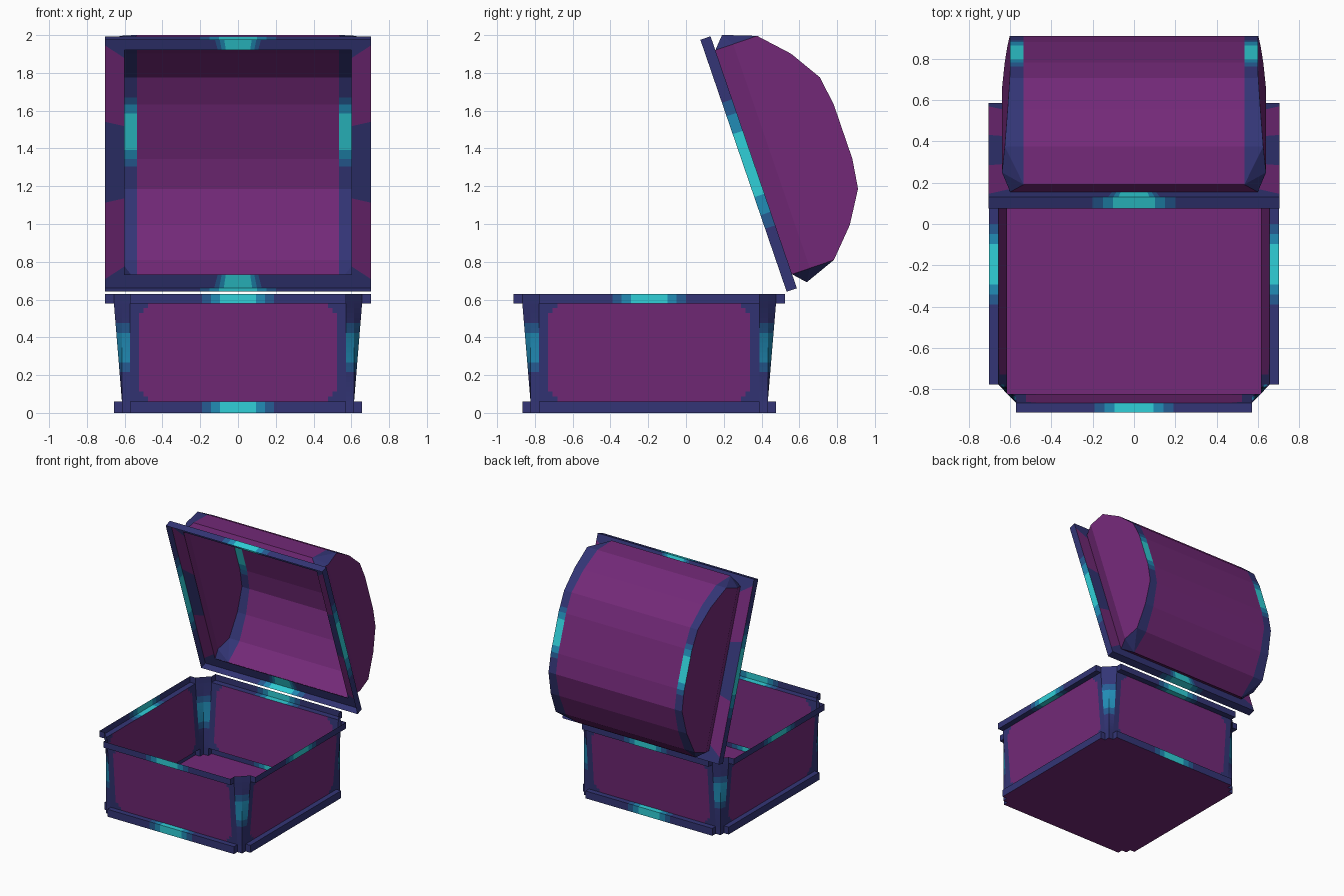
import bpy, bmesh, math
from mathutils import Vector, Matrix

if "Cube" in bpy.data.objects:
    bpy.data.objects.remove(bpy.data.objects["Cube"])


def lin(c):
    c /= 255
    return c / 12.92 if c <= 0.04045 else ((c + 0.055) / 1.055) ** 2.4


PURPLE, NAVY, BLUE, TEAL, CYAN = range(5)
mats = []
for name, rgb in (("purple panel", (115, 41, 120)), ("navy trim", (51, 53, 118)),
                  ("blue glow", (38, 92, 148)), ("teal glow", (33, 140, 182)),
                  ("cyan glow", (48, 208, 216))):
    m = bpy.data.materials.new(name)
    m.diffuse_color = (*[lin(c) for c in rgb], 1)
    m.use_nodes = True
    m.node_tree.nodes["Principled BSDF"].inputs["Base Color"].default_value = m.diffuse_color
    mats.append(m)


def glow(a):
    a = abs(a)
    return CYAN if a < 0.1 else TEAL if a < 0.15 else BLUE if a < 0.19 else NAVY


class Part:
    """Sheet mesh assembled from subdivided quads coloured by a rule."""

    def __init__(self, name, centre):
        self.name, self.centre, self.bm = name, Vector(centre), bmesh.new()

    def face(self, pts, col):
        f = self.bm.faces.new([self.bm.verts.new(p) for p in pts])
        f.normal_update()
        c = f.calc_center_median()
        f.material_index = col(c) if callable(col) else col
        if f.normal.dot(c - self.centre) < 0:
            f.normal_flip()

    def patch(self, a, b, c, d, col, nu=1, nv=1):
        a, b, c, d = map(Vector, (a, b, c, d))

        def p(i, j):
            return a.lerp(b, i / nu).lerp(d.lerp(c, i / nu), j / nv)
        for i in range(nu):
            for j in range(nv):
                self.face([p(i, j), p(i + 1, j), p(i + 1, j + 1), p(i, j + 1)], col)

    def finish(self, matrix):
        bmesh.ops.remove_doubles(self.bm, verts=self.bm.verts, dist=0.0005)
        me = bpy.data.meshes.new(self.name)
        self.bm.to_mesh(me)
        for m in mats:
            me.materials.append(m)
        me.transform(matrix)
        bpy.context.collection.objects.link(bpy.data.objects.new(self.name, me))


# ---- chest base: four equal sides around its own centre
base = Part("chest_base", (0, 0, 0.3))
E, LO, HI, BOT, TOP = 0.578, 0.622, 0.665, 0.665, 0.712

for k in range(4):
    rot = Matrix.Rotation(k * math.pi / 2, 3, 'Z')
    inv = rot.transposed()

    def P(x, out, z):
        return rot @ Vector((x, -out, z))

    def along(c):
        return (inv @ c).x

    def wall_col(c):
        r = (abs(along(c)) / 0.53) ** 6 + (abs(c.z - 0.32) / 0.29) ** 6
        return PURPLE if r < 1 else NAVY

    def rim_col(c):
        return glow(along(c))

    def foot_col(c):
        return glow(along(c)) if k % 2 == 0 else NAVY

    def post_col(c):
        d = abs(c.z - 0.345)
        return TEAL if d < 0.085 else BLUE if d < 0.125 else NAVY

    def strip(o1, z1, o2, z2, col, nu, nv=1):
        base.patch(P(-E, o1, z1), P(E, o1, z1), P(E, o2, z2), P(-E, o2, z2), col, nu, nv)

    # foot bar, sloping wall, rim ledge and rim lip
    strip(BOT, 0, BOT, 0.06, foot_col, 48)
    strip(BOT, 0.06, LO, 0.06, foot_col, 48)
    strip(LO, 0.06, HI, 0.58, wall_col, 48, 20)
    strip(HI, 0.58, TOP, 0.58, rim_col, 48)
    strip(TOP, 0.58, TOP, 0.63, rim_col, 48)
    strip(LO, 0, BOT, 0, PURPLE, 1)
    for s in (-1, 1):
        base.patch(P(s * E, LO, 0), P(s * E, BOT, 0), P(s * E, BOT, .06), P(s * E, LO, .06), NAVY)
        base.patch(P(s * E, HI, .58), P(s * E, TOP, .58), P(s * E, TOP, .63), P(s * E, HI, .63), NAVY)
    # corner post: square at the foot, chamfered at the top
    for z1, z2, o1, o2, n in ((0, 0.06, LO, LO, 1), (0.06, 0.58, LO, HI, 20), (0.58, 0.63, HI, HI, 1)):
        base.patch(P(E, o1, z1), P(LO, LO, z1), P(LO, LO, z2), P(E, o2, z2), post_col, 1, n)
        base.patch(P(LO, LO, z1), P(o1, E, z1), P(o2, E, z2), P(LO, LO, z2), post_col, 1, n)
# floor
base.patch((-LO, -LO, 0), (LO, -LO, 0), (LO, LO, 0), (-LO, LO, 0), PURPLE)
base.finish(Matrix.Translation((0, -0.195, 0)) @ Matrix.Diagonal((0.988, 1.01, 1, 1)))

# ---- lid, built lying flat: x across, y from hinge to front, z outwards
lid = Part("chest_lid", (0, 0, 0))
R, IX, IY, V0 = 0.705, 0.60, 0.627, 0.057
half = [(0.692, 0.117), (0.627, 0.291), (0.48, 0.43), (0.312, 0.534), (0.153, 0.557)]
arc = half + [(-u, v) for u, v in reversed(half)]
SX, RX, RV = 0.535, 0.64, 0.157


def end_x(v):
    return RX - 0.04 * (v - RV) / 0.4


def side_flange(c):
    return PURPLE if 0.22 < abs(c.y) < 0.62 else NAVY


for s in (-1, 1):
    # rim lip and flange, front/back then left/right
    lid.patch((-R, s * R, 0), (R, s * R, 0), (R, s * R, V0), (-R, s * R, V0), lambda c: glow(c.x), 56)
    lid.patch((-R, s * R, V0), (R, s * R, V0), (IX, s * IY, V0), (-IX, s * IY, V0),
              lambda c: glow(c.x * 1.5), 56)
    lid.patch((s * R, -R, 0), (s * R, R, 0), (s * R, R, V0), (s * R, -R, V0),
              lambda c: glow(c.y * 0.55), 56)
    lid.patch((s * R, -R, V0), (s * R, R, V0), (s * IX, IY, V0), (s * IX, -IY, V0), side_flange, 56)
    # flared strip above the flange
    lid.patch((-IX, s * IY, V0), (IX, s * IY, V0), (SX, s * 0.692, 0.117), (-SX, s * 0.692, 0.117), PURPLE)
    # end panel: flare up to a ridge, then lean back in to the arch
    lid.patch((s * IX, -IY, V0), (s * IX, IY, V0), (s * RX, IY, RV), (s * RX, -IY, RV), PURPLE)
    lid.face([(s * RX, -IY, RV), (s * RX, IY, RV)] + [(s * end_x(v), u, v) for u, v in arc[1:-1]], PURPLE)
    # faceted corners and the trim band along the arch edge
    for t in (-1, 1):
        c, p1, p3 = (s * IX, t * IY, V0), (s * SX, t * 0.692, 0.117), (s * RX, t * IY, RV)
        a_in, a_out = (s * SX, t * IY, 0.291), (s * end_x(0.291), t * IY, 0.291)
        for tri in ((c, p1, p3), (p1, a_out, p3), (p1, a_in, a_out)):
            lid.face(tri, NAVY)
    for (u1, v1), (u2, v2) in zip(arc[1:-1], arc[2:-1]):
        lid.patch((s * SX, u1, v1), (s * SX, u2, v2), (s * end_x(v2), u2, v2), (s * end_x(v1), u1, v1),
                  lambda c: glow(c.y), 12)
# arched top
for (u1, v1), (u2, v2) in zip(arc, arc[1:]):
    lid.patch((-SX, u1, v1), (SX, u1, v1), (SX, u2, v2), (-SX, u2, v2), PURPLE)

# swing the lid open about the hinge
d = Vector((0, -0.324, 0.946))
n = Vector((0, 0.946, 0.324))
o = Vector((0, 0.53, 0.65)) + d * 0.696
lid.finish(Matrix(((1, 0, 0, 0), (0, d.y, n.y, o.y), (0, d.z, n.z, o.z), (0, 0, 0, 1))))
for ob in bpy.data.objects:
    # the swing mirrors the lid's handedness check
    if ob.name == "chest_lid" and ob.data.polygons[0].normal.length == 0:
        ob.data.flip_normals()
